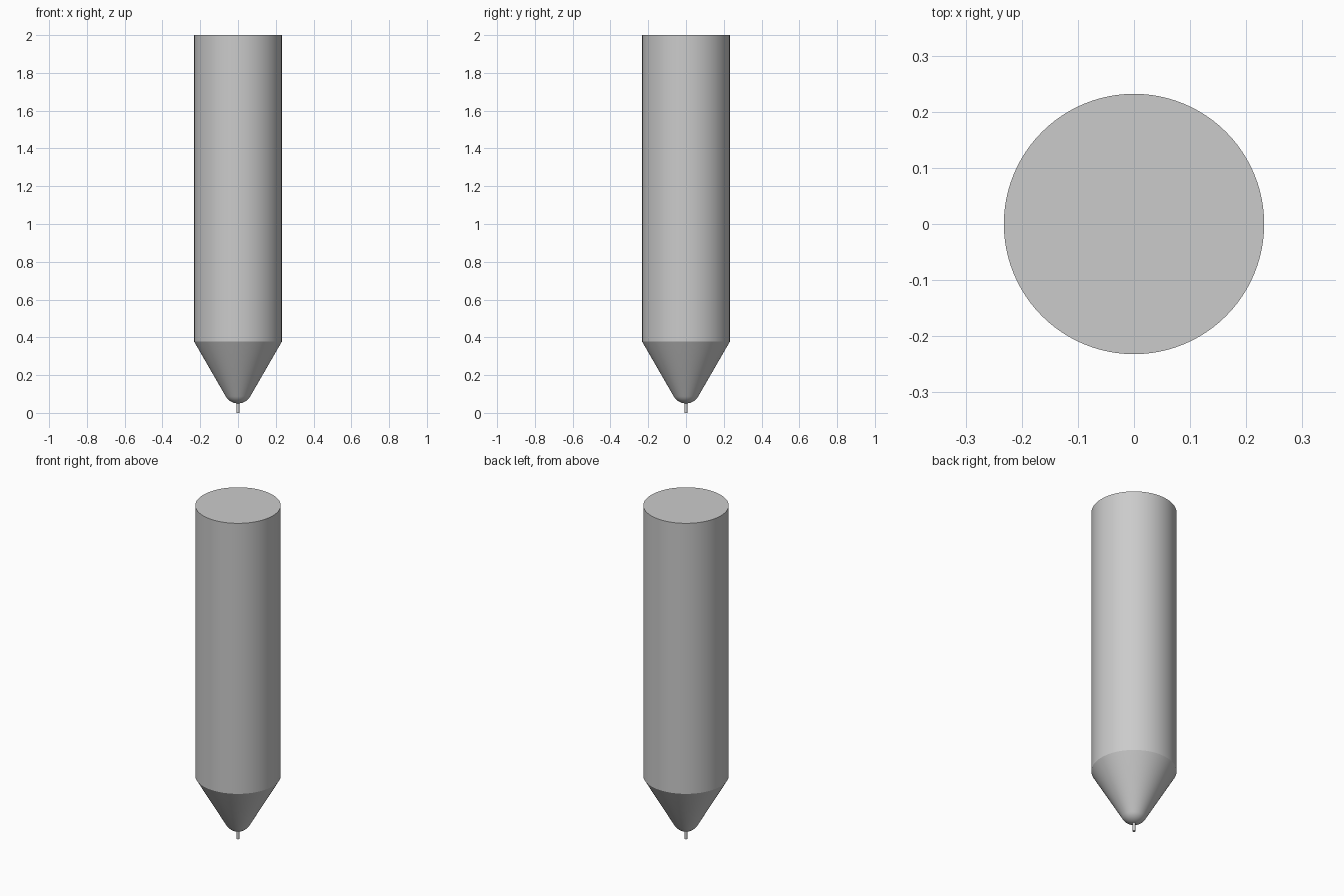
import bpy, bmesh, math

cube = bpy.data.objects.get("Cube")
if cube:
    bpy.data.objects.remove(cube, do_unlink=True)

grey = bpy.data.materials.new("plain_grey")
grey.use_nodes = True
colour = (0.6, 0.6, 0.6, 1)
grey.diffuse_color = colour
grey.node_tree.nodes["Principled BSDF"].inputs["Base Color"].default_value = colour

RADIUS, SHOULDER, TOP = 0.232, 0.377, 2.0
TIP_R, TIP_BOTTOM, NEEDLE_R = 0.075, 0.05, 0.008


def lathe(name, profile, sides):
    """Turn an (r, z) profile around the z axis."""
    bm = bmesh.new()
    verts = [bm.verts.new((r, 0, z)) for r, z in profile]
    edges = [bm.edges.new(pair) for pair in zip(verts, verts[1:])]
    bmesh.ops.spin(bm, geom=verts + edges, cent=(0, 0, 0), axis=(0, 0, 1),
                   angle=math.tau, steps=sides, use_merge=False)
    bmesh.ops.remove_doubles(bm, verts=bm.verts, dist=0.0001)
    bmesh.ops.recalc_face_normals(bm, faces=bm.faces)
    mesh = bpy.data.meshes.new(name)
    bm.to_mesh(mesh)
    bm.free()
    mesh.materials.append(grey)
    obj = bpy.data.objects.new(name, mesh)
    bpy.context.collection.objects.link(obj)
    bpy.ops.object.select_all(action="DESELECT")
    obj.select_set(True)
    bpy.context.view_layer.objects.active = obj
    bpy.ops.object.shade_smooth_by_angle(angle=math.radians(25))
    return obj


# Body: rounded tip, tangent cone, straight barrel, flat top
centre = TIP_BOTTOM + TIP_R
arc = [math.radians(60) * i / 8 for i in range(9)]
profile = [(TIP_R * math.sin(a), centre - TIP_R * math.cos(a)) for a in arc]
profile += [(RADIUS, SHOULDER), (RADIUS, TOP), (0, TOP)]
lathe("pointed_barrel", profile, 96)

# Needle: thin pin below the tip
lathe("needle", [(0, 0), (NEEDLE_R, 0), (NEEDLE_R, TIP_BOTTOM + 0.01),
                 (0, TIP_BOTTOM + 0.01)], 24)
